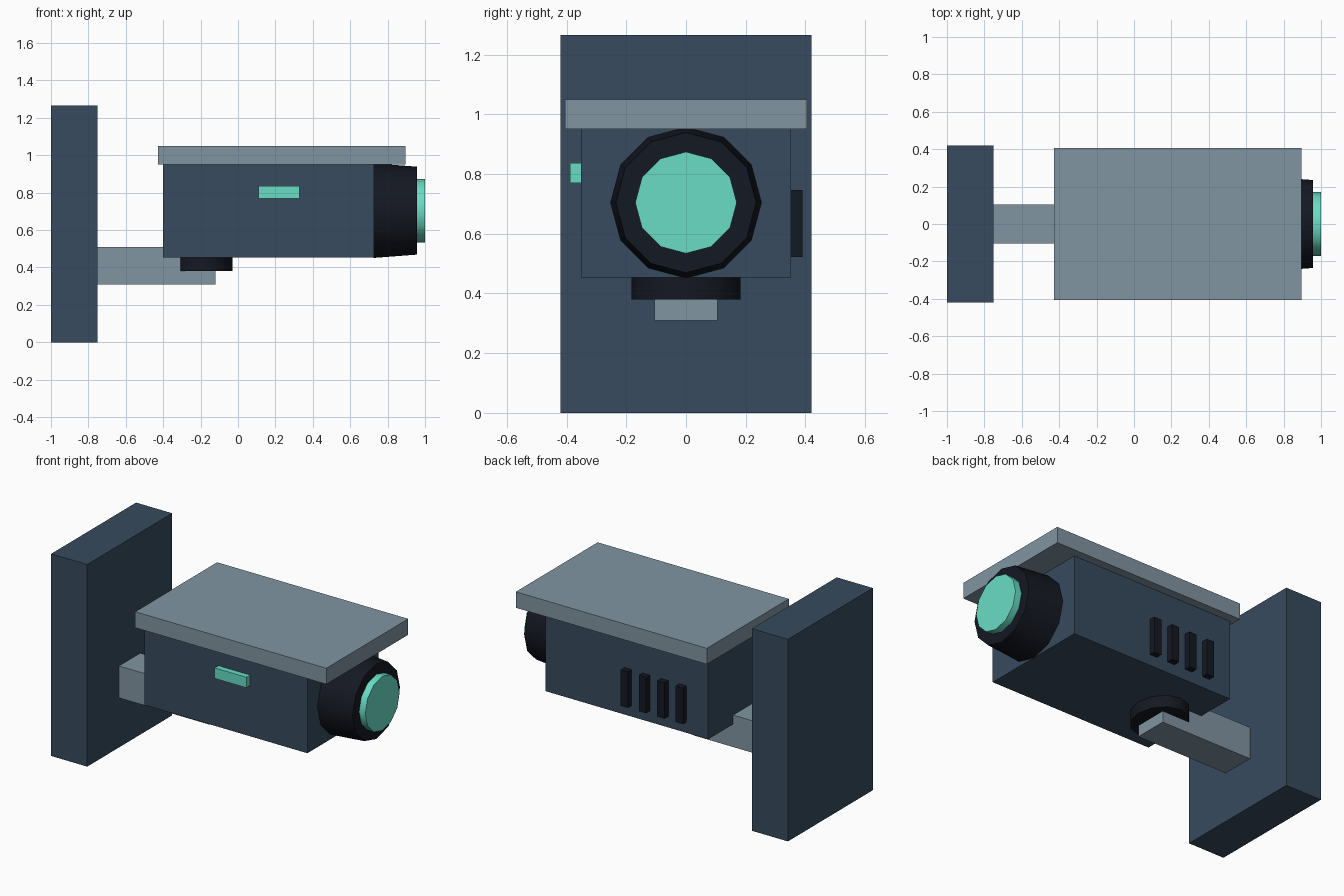
import bpy, math

if "Cube" in bpy.data.objects:
    bpy.data.objects.remove(bpy.data.objects["Cube"])

def material(name, rgb):
    m = bpy.data.materials.new(name)
    m.diffuse_color = (*rgb, 1)
    m.use_nodes = True
    m.node_tree.nodes["Principled BSDF"].inputs["Base Color"].default_value = m.diffuse_color
    return m

NAVY = material("navy", (0.038, 0.07, 0.112))
STEEL = material("steel", (0.22, 0.30, 0.36))
BLACK = material("black", (0.007, 0.009, 0.016))
TEAL = material("teal", (0.14, 0.72, 0.56))

def finish(name, mat):
    ob = bpy.context.object
    ob.name = ob.data.name = name
    ob.data.materials.append(mat)
    return ob

def box(name, x, y, z, mat):
    """Box from (min, max) ranges on each axis."""
    bpy.ops.mesh.primitive_cube_add(size=1, location=[sum(r) / 2 for r in (x, y, z)])
    bpy.context.object.scale = [r[1] - r[0] for r in (x, y, z)]
    bpy.ops.object.transform_apply(location=False, rotation=False, scale=True)
    return finish(name, mat)

def drum(name, r1, r2, depth, loc, mat, rot=(0, 0, 0), scale=(1, 1, 1)):
    """Twelve-sided drum, smooth around the side with crisp rims."""
    bpy.ops.mesh.primitive_cone_add(vertices=12, radius1=r1, radius2=r2, depth=depth,
                                    location=loc, rotation=rot)
    bpy.context.object.scale = scale
    bpy.ops.object.transform_apply(location=False, rotation=True, scale=True)
    bpy.ops.object.shade_smooth_by_angle(angle=math.radians(40))
    return finish(name, mat)

# Wall mount: plate, arm and swivel
box("wall_plate", (-1, -0.75), (-0.42, 0.42), (0, 1.265), NAVY)
box("mount_arm", (-0.75, -0.12), (-0.105, 0.105), (0.31, 0.51), STEEL)
drum("swivel", 0.183, 0.183, 0.08, (-0.185, 0, 0.42), BLACK, scale=(0.85, 1, 1))

# Camera body and overhanging sunshade
box("camera_body", (-0.4, 0.727), (-0.352, 0.352), (0.453, 0.95), NAVY)
box("sunshade", (-0.428, 0.895), (-0.405, 0.405), (0.95, 1.05), STEEL)

# Tapered lens barrel and glass, facing +x
along_x = (0, math.pi / 2, 0)
drum("lens_barrel", 0.253, 0.235, 0.232, (0.841, 0, 0.704), BLACK, along_x)
drum("lens_glass", 0.17, 0.17, 0.044, (0.978, 0, 0.704), TEAL, along_x)

# Status light on the front side
box("status_light", (0.11, 0.33), (-0.388, -0.352), (0.77, 0.836), TEAL)

# Vent bars on the rear side
for i in range(4):
    x = 0.155 - 0.127 * i
    box(f"vent_bar_{i + 1}", (x - 0.025, x + 0.025), (0.352, 0.39), (0.522, 0.747), BLACK)
